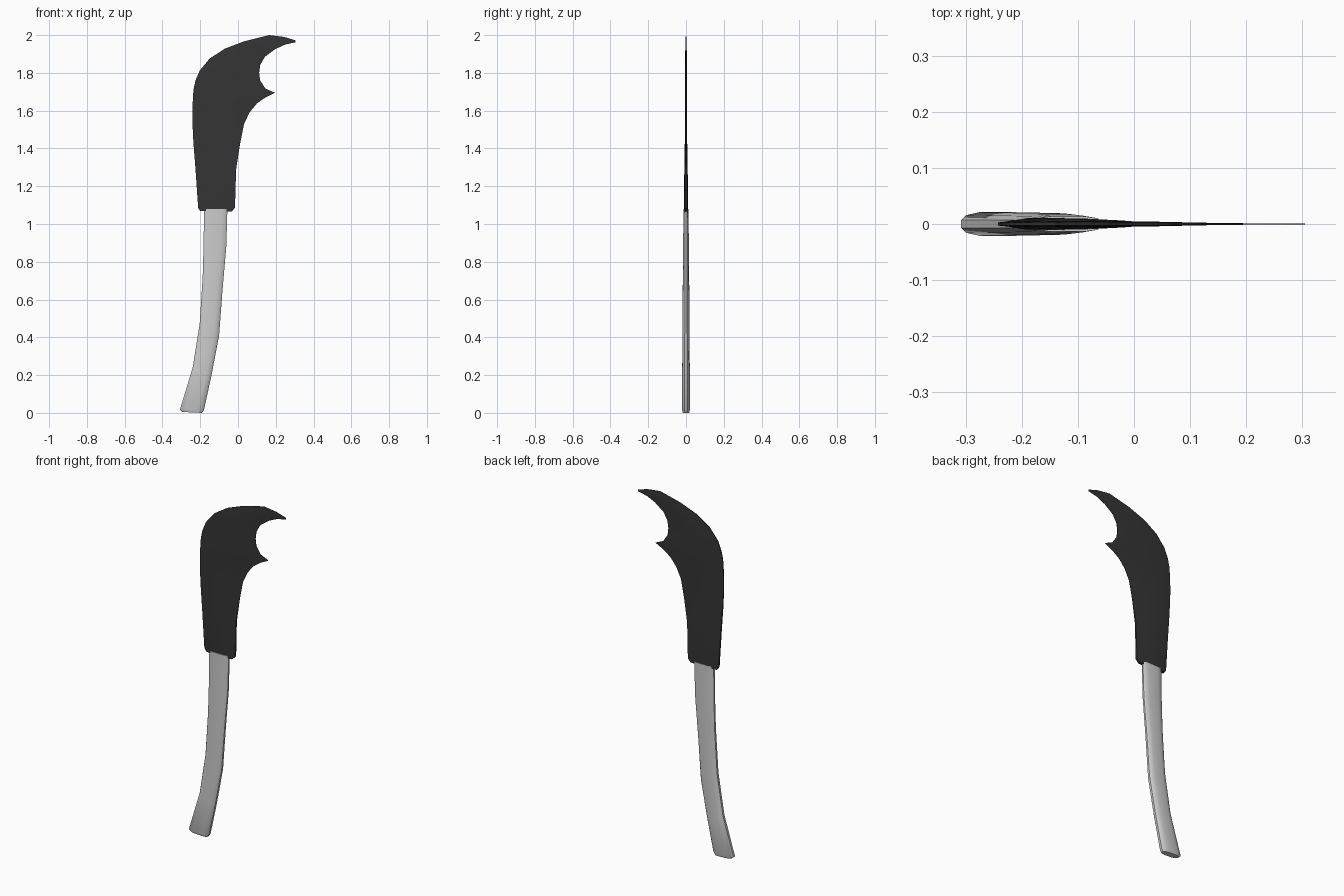
import bpy, bmesh


def loft(name, rings, angle):
    """Skin a list of equal-length point rings and cap both ends."""
    bm = bmesh.new()
    rows = [[bm.verts.new(p) for p in ring] for ring in rings]
    for a, b in zip(rows, rows[1:]):
        n = len(a)
        for i in range(n):
            j = (i + 1) % n
            bm.faces.new((a[i], a[j], b[j], b[i]))
    bm.faces.new(rows[0][::-1])
    bm.faces.new(rows[-1])
    bmesh.ops.recalc_face_normals(bm, faces=bm.faces)
    mesh = bpy.data.meshes.new(name)
    bm.to_mesh(mesh)
    bm.free()
    ob = bpy.data.objects.new(name, mesh)
    bpy.context.collection.objects.link(ob)
    bpy.context.view_layer.objects.active = ob
    ob.select_set(True)
    bpy.ops.object.shade_smooth_by_angle(angle=angle)
    ob.select_set(False)
    return ob


def section(left, right, profile):
    """Closed ring from left to right, profile = (fraction, half thickness)."""
    (x0, z0), (x1, z1) = left, right
    front = [(x0 + (x1 - x0) * f, -h, z0 + (z1 - z0) * f) for f, h in profile]
    return front + [(x, -y, z) for x, y, z in reversed(front)]


# Handle: curved grip with chamfered flat section (left, right, half thickness)
grip = [
    ((-.295, .005), (-.19, .0), .017),
    ((-.308, .016), (-.18, .016), .021),
    ((-.24, .24), (-.14, .2), .020),
    ((-.203, .47), (-.10, .41), .019),
    ((-.187, .72), (-.082, .65), .017),
    ((-.182, .9), (-.062, .88), .015),
    ((-.180, 1.08), (-.056, 1.08), .0135),
]
loft("handle", [section(a, b, [(0, t * .35), (.07, t * .75), (.25, t),
                               (.75, t), (.93, t * .75), (1, t * .35)])
                for a, b, t in grip], 0.7)

# Blade: spine point, cutting edge point, half thickness, edge half thickness
blade_rows = [
    ((-.20, 1.068), (-.034, 1.066), .0105, .006),
    ((-.211, 1.085), (-.016, 1.085), .011, .006),
    ((-.225, 1.29), (-.010, 1.29), .009, .004),
    ((-.236, 1.43), (.012, 1.43), .0065, .0015),
    ((-.241, 1.53), (.032, 1.53), .006, .001),
    ((-.242, 1.59), (.062, 1.592), .0055, .001),
    ((-.240, 1.64), (.10, 1.638), .0055, .001),
    ((-.238, 1.68), (.145, 1.67), .0055, .001),
    ((-.235, 1.715), (.195, 1.695), .005, .0007),
    ((-.225, 1.76), (.145, 1.717), .005, .001),
    ((-.203, 1.812), (.117, 1.76), .005, .001),
    ((-.150, 1.876), (.112, 1.80), .0045, .001),
    ((-.070, 1.928), (.118, 1.842), .004, .001),
    ((.035, 1.968), (.142, 1.885), .003, .001),
    ((.165, 2.0), (.197, 1.926), .0015, .0007),
    ((.245, 1.99), (.250, 1.950), .001, .0006),
    ((.305, 1.972), (.305, 1.962), .0007, .0005),
]
blade = loft("blade", [section(a, b, [(0, t * .5), (.12, t), (.6, t * .9), (1, e)])
                       for a, b, t, e in blade_rows], 0.7)
dark = bpy.data.materials.new("dark_steel")
dark.diffuse_color = (.035, .035, .035, 1)
blade.data.materials.append(dark)
